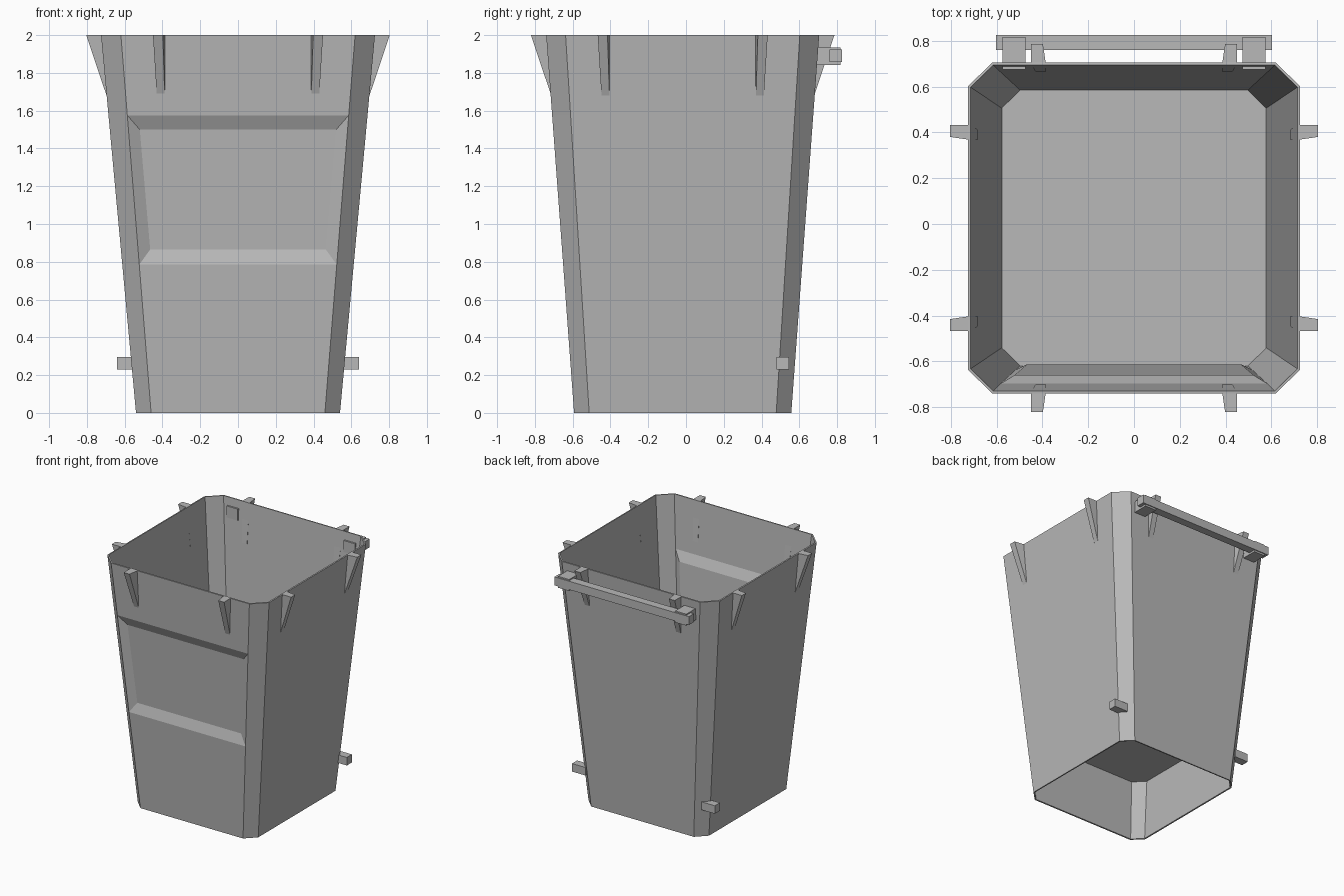
import bpy, bmesh

if "Cube" in bpy.data.objects:
    bpy.data.objects.remove(bpy.data.objects["Cube"])

YC = -0.0175  # body centre in y

mat = bpy.data.materials.new("mid_grey")
mat.diffuse_color = (0.48, 0.48, 0.48, 1)
mat.use_nodes = True
mat.node_tree.nodes["Principled BSDF"].inputs["Base Color"].default_value = mat.diffuse_color


def make(name, verts, faces, fix=False):
    me = bpy.data.meshes.new(name)
    me.from_pydata(verts, [], faces)
    if fix:
        bm = bmesh.new()
        bm.from_mesh(me)
        bmesh.ops.recalc_face_normals(bm, faces=bm.faces)
        bm.to_mesh(me)
        bm.free()
    me.materials.append(mat)
    ob = bpy.data.objects.new(name, me)
    bpy.context.collection.objects.link(ob)
    return ob


def box(name, x0, x1, y0, y1, z0, z1):
    v = [(x, y, z) for z in (z0, z1) for x, y in ((x0, y0), (x1, y0), (x1, y1), (x0, y1))]
    f = [(0, 1, 2, 3), (4, 5, 6, 7)] + [(i, (i + 1) % 4, 4 + (i + 1) % 4, 4 + i) for i in range(4)]
    return make(name, v, f, True)


def octagon(z, inset=0.0):
    """Chamfered rectangle of the tapered body at height z."""
    t = z / 2
    hx = 0.54 + 0.185 * t - inset
    hy = 0.575 + 0.1475 * t - inset
    cx = 0.46 + 0.16 * t - inset * 0.4
    cy = 0.495 + 0.125 * t - inset * 0.4
    p = [(-cx, -hy), (cx, -hy), (hx, -cy), (hx, cy), (cx, hy), (-cx, hy), (-hx, cy), (-hx, -cy)]
    return [(x, y + YC, z) for x, y in p]


# tapered eight-sided bin shell with a recessed front panel
verts, faces = [], []
for z in (0, 0.785, 1.575, 2):
    verts += octagon(z)
for r in range(3):
    for i in range(8):
        if r == 1 and i == 0:
            continue
        j = (i + 1) % 8
        faces.append((r * 8 + i, r * 8 + j, r * 8 + 8 + j, r * 8 + 8 + i))
outer = [8, 9, 17, 16]
n = len(verts)
verts += [(-0.465, -0.625, 0.865), (0.465, -0.625, 0.865), (0.52, -0.672, 1.50), (-0.52, -0.672, 1.50)]
for k in range(4):
    m = (k + 1) % 4
    faces.append((outer[k], outer[m], n + m, n + k))
faces.append((n, n + 1, n + 2, n + 3))
shell = make("bin_shell", verts, faces)
sol = shell.modifiers.new("thickness", 'SOLIDIFY')
sol.thickness = 0.012
sol.offset = -1

# raised floor inside the shell
lo, hi = octagon(0.52, 0.008), octagon(0.53, 0.008)
make("bin_floor", lo + hi, [tuple(range(7, -1, -1)), tuple(range(8, 16))] +
     [(i, (i + 1) % 8, 8 + (i + 1) % 8, 8 + i) for i in range(8)])

# wedge ribs below the rim: two on each of the four sides
for name, (dx, dy) in {"front": (0, -1), "back": (0, 1), "left": (-1, 0), "right": (1, 0)}.items():
    for s in (-1, 1):
        # (outward distance, sideways distance, height)
        pts = [(0.715, 0.385, 2), (0.715, 0.45, 2), (0.8035, 0.45, 2), (0.8035, 0.398, 2),
               (0.683, 0.385, 1.68), (0.683, 0.43, 1.68), (0.696, 0.43, 1.68), (0.696, 0.388, 1.68)]
        v = [(dx * o + abs(dy) * s * w, dy * o + abs(dx) * s * w + YC, z) for o, w, z in pts]
        f = [(0, 1, 2, 3), (4, 5, 6, 7)] + [(i, (i + 1) % 4, 4 + (i + 1) % 4, 4 + i) for i in range(4)]
        make(name + "_rib", v, f, True)

# rear bar, its brackets, and the lower side pegs
box("rear_bar", -0.603, 0.603, 0.76, 0.825, 1.857, 1.925)
for s in (-1, 1):
    a, b = sorted((s * 0.475, s * 0.575))
    box("bar_bracket", a, b, 0.675, 0.818, 1.842, 1.935)
    a, b = sorted((s * 0.52, s * 0.64))
    box("side_peg", a, b, 0.48, 0.545, 0.23, 0.295)
